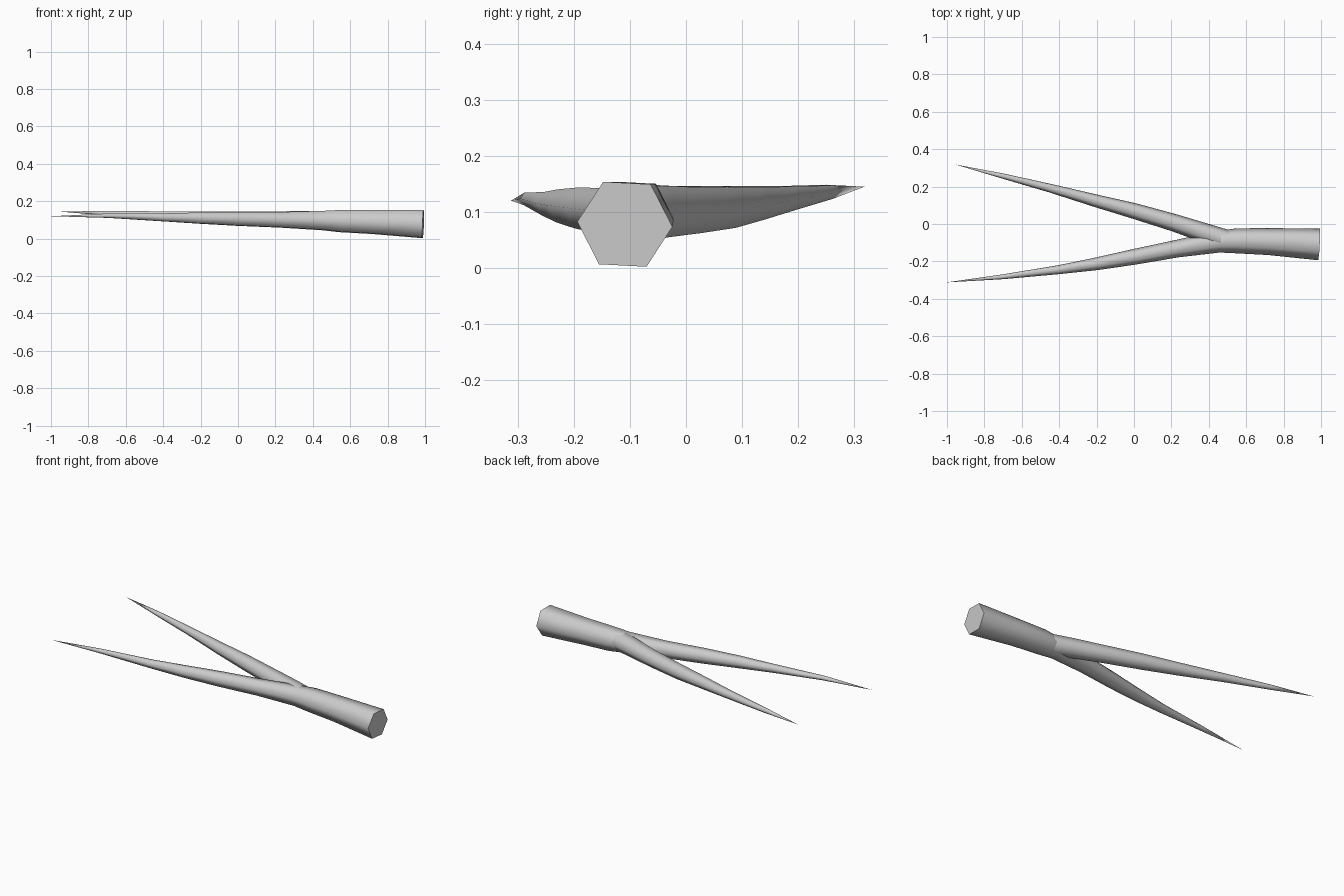
import bpy, bmesh, math
from mathutils import Vector

if "Cube" in bpy.data.objects:
    bpy.data.objects.remove(bpy.data.objects["Cube"])

SIDES = 6
PHASE = math.radians(-3)


def tapered_limb(name, path):
    """Six-sided tube along (x, y, z, radius) points, ending in a sharp tip."""
    bm = bmesh.new()
    pts = [Vector(p[:3]) for p in path]
    rings = []
    for i in range(len(path) - 1):
        d = (pts[max(i - 1, 0)] - pts[i + 1]).normalized()
        side = Vector((0, 0, 1)).cross(d).normalized()
        up = d.cross(side)
        ring = []
        for k in range(SIDES):
            a = PHASE + k * math.tau / SIDES
            ring.append(bm.verts.new(pts[i] + path[i][3] * (side * math.cos(a) + up * math.sin(a))))
        rings.append(ring)
    tip = bm.verts.new(pts[-1])
    bm.faces.new(rings[0])
    for k in range(SIDES):
        n = (k + 1) % SIDES
        for a, b in zip(rings, rings[1:]):
            bm.faces.new((a[k], a[n], b[n], b[k]))
        bm.faces.new((rings[-1][k], rings[-1][n], tip))
    bmesh.ops.recalc_face_normals(bm, faces=bm.faces)
    mesh = bpy.data.meshes.new(name)
    bm.to_mesh(mesh)
    bm.free()
    obj = bpy.data.objects.new(name, mesh)
    bpy.context.collection.objects.link(obj)
    # Round the hexagonal sides but keep the cut end crisp
    bpy.ops.object.select_all(action='DESELECT')
    obj.select_set(True)
    bpy.context.view_layer.objects.active = obj
    bpy.ops.object.shade_smooth_by_angle(angle=math.radians(68))
    return obj


# Thick stem that carries on into the front fork
tapered_limb("stem_and_front_fork", [
    (0.990, -0.109, 0.078, 0.085),
    (0.720, -0.094, 0.089, 0.072),
    (0.550, -0.090, 0.094, 0.067),
    (0.450, -0.095, 0.097, 0.058),
    (0.230, -0.132, 0.101, 0.047),
    (0.000, -0.176, 0.106, 0.042),
    (-0.200, -0.213, 0.110, 0.034),
    (-0.400, -0.244, 0.114, 0.024),
    (-0.700, -0.282, 0.123, 0.013),
    (-1.000, -0.312, 0.120, 0.0),
])

# Back fork, starting inside the stem
tapered_limb("back_fork", [
    (0.500, -0.088, 0.098, 0.056),
    (0.400, -0.055, 0.102, 0.053),
    (0.220, 0.005, 0.104, 0.047),
    (0.000, 0.070, 0.109, 0.042),
    (-0.200, 0.123, 0.116, 0.034),
    (-0.450, 0.192, 0.126, 0.023),
    (-0.700, 0.256, 0.136, 0.014),
    (-0.955, 0.318, 0.145, 0.0),
])
